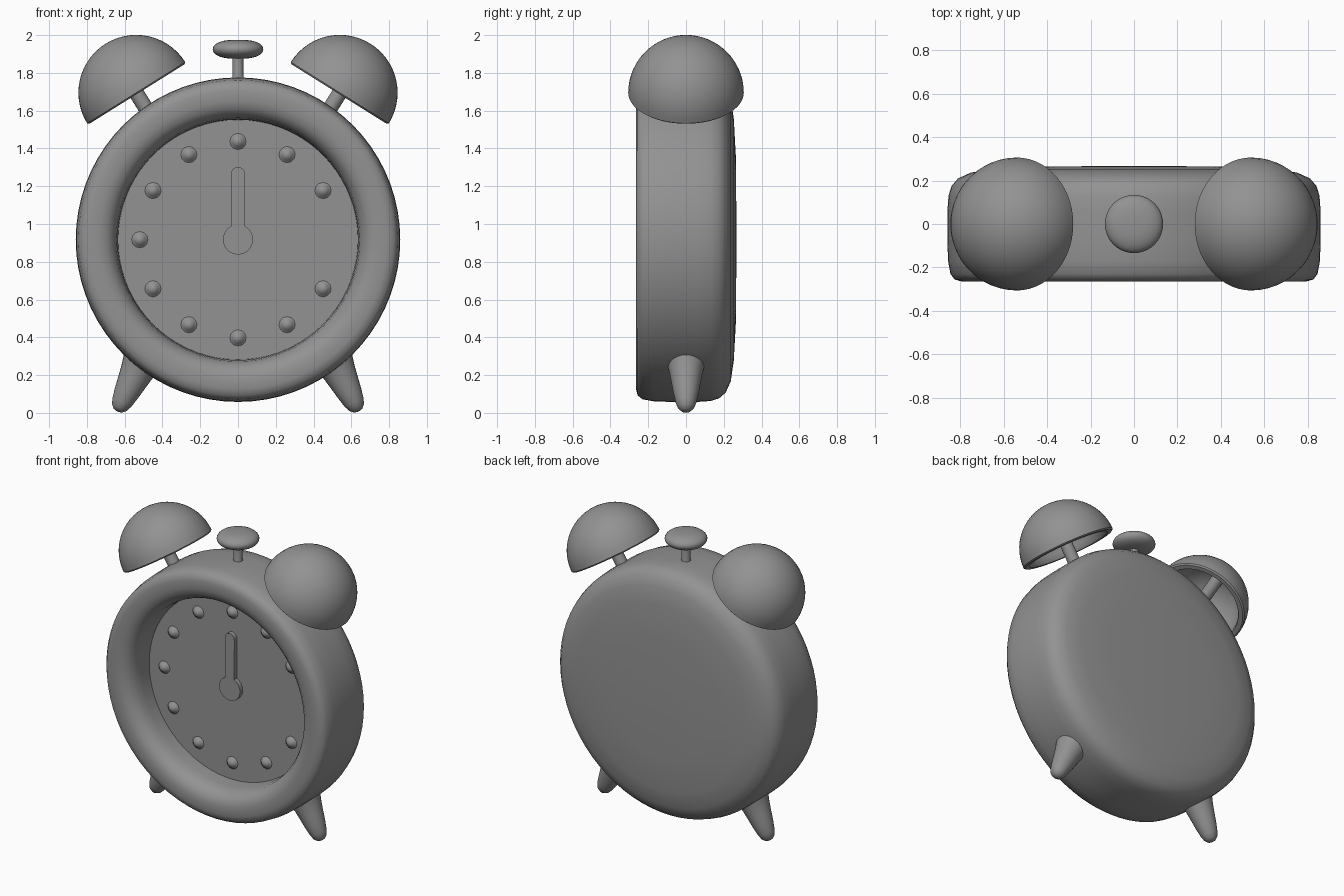
import bpy, bmesh
from math import sin, cos, pi, radians
from mathutils import Vector

if "Cube" in bpy.data.objects:
    bpy.data.objects.remove(bpy.data.objects["Cube"])

CZ = 0.917           # height of the case centre
FACE_Y = -0.062      # depth of the dial surface

# Dark grey used on every part
GREY = bpy.data.materials.new("dark_grey")
GREY.diffuse_color = (0.29, 0.29, 0.29, 1)
GREY.use_nodes = True
GREY.node_tree.nodes["Principled BSDF"].inputs["Base Color"].default_value = GREY.diffuse_color


def finish(name, bm, angle=40):
    bmesh.ops.recalc_face_normals(bm, faces=bm.faces)
    me = bpy.data.meshes.new(name)
    bm.to_mesh(me)
    bm.free()
    me.materials.append(GREY)
    ob = bpy.data.objects.new(name, me)
    bpy.context.collection.objects.link(ob)
    bpy.ops.object.select_all(action='DESELECT')
    ob.select_set(True)
    bpy.context.view_layer.objects.active = ob
    bpy.ops.object.shade_smooth_by_angle(angle=radians(angle))
    return ob


def lathe(name, profile, origin, axis, steps=48, angle=40):
    """Spin (radius, height) points around an axis through origin."""
    rot = Vector((0, 0, 1)).rotation_difference(Vector(axis)).to_matrix()
    bm = bmesh.new()
    rings = []
    for r, h in profile:
        n = 1 if r == 0 else steps
        rings.append([bm.verts.new(Vector(origin) + rot @ Vector(
            (r * cos(2 * pi * i / steps), r * sin(2 * pi * i / steps), h)))
            for i in range(n)])
    for a, b in zip(rings, rings[1:]):
        for i in range(steps):
            j = (i + 1) % steps
            if len(a) == 1:
                bm.faces.new((a[0], b[i], b[j]))
            elif len(b) == 1:
                bm.faces.new((a[i], a[j], b[0]))
            else:
                bm.faces.new((a[i], a[j], b[j], b[i]))
    return finish(name, bm, angle)


def arc(r, a0, a1, n, cx=0.0, cy=0.0):
    return [(cx + r * cos(radians(a0 + (a1 - a0) * i / n)),
             cy + r * sin(radians(a0 + (a1 - a0) * i / n)))
            for i in range(n + 1)]


# Case: recessed dial, rounded front rim, softly domed back
case = [(0, FACE_Y), (0.635, FACE_Y), (0.638, -0.14), (0.645, -0.19),
        (0.665, -0.228), (0.695, -0.254), (0.735, -0.265), (0.79, -0.265),
        (0.825, -0.256), (0.845, -0.23), (0.856, -0.17), (0.859, -0.08),
        (0.859, 0.06), (0.854, 0.13), (0.84, 0.175), (0.81, 0.21),
        (0.75, 0.237), (0.64, 0.253), (0.42, 0.265), (0, 0.267)]
lathe("case", case, (0, 0, CZ), (0, 1, 0), 72)

# Hour markers: low bumps blending into the dial (none at three o'clock)
for k in range(12):
    if k == 3:
        continue
    a = k * pi / 6
    bump = [(0.046, -0.002), (0.036, 0.005), (0.028, 0.015), (0.016, 0.024), (0, 0.028)]
    lathe("hour_marker", bump, (0.52 * sin(a), FACE_Y, CZ + 0.52 * cos(a)),
          (0, -1, 0), 12, 80)

# Clock hand: keyhole outline extruded off the dial
outline = (arc(0.08, 116, 424, 18, 0, CZ + 0.001) +
           arc(0.036, 0, 180, 8, 0, 1.266))
bm = bmesh.new()
f = bm.faces.new([bm.verts.new((x, FACE_Y + 0.005, z)) for x, z in outline])
ext = bmesh.ops.extrude_face_region(bm, geom=[f])
for v in ext["geom"]:
    if isinstance(v, bmesh.types.BMVert):
        v.co.y -= 0.035
finish("clock_hand", bm)

# Top button and its stem
lathe("button_stem", [(0, 1.74), (0.04, 1.74), (0.028, 1.785), (0.028, 1.9), (0, 1.9)],
      (0, 0, 0), (0, 0, 1), 20)
knob = [(0.134 * cos(t) ** 0.7, 0.05 * sin(t))
        for t in (radians(-80 + 10 * i) for i in range(17))]
lathe("button", [(0, -0.05)] + knob + [(0, 0.05)], (0, 0, 1.925), (0, 0, 1), 40, 60)

for s in (-1, 1):
    # Bell: hollow dome tilted outwards
    axis = Vector((s * 0.53, 0, 0.848)).normalized()
    centre = Vector((s * 0.539, 0, 1.695))
    dome = arc(0.306, 90, 0, 14)
    dome[0] = (0, 0.306)
    inner = arc(0.262, 0, 90, 12)
    inner[-1] = (0, 0.262)
    lathe("bell", dome + [(0.297, -0.008), (0.268, -0.008)] + inner, centre, axis, 56)
    # Bell post
    post = [(0, -0.24), (0.04, -0.24), (0.04, 0.27), (0, 0.27)]
    lathe("bell_post", post, centre, axis, 20)
    # Foot: tapered leg with a flared root and rounded tip
    foot = [(0, -0.04), (0.13, -0.04), (0.12, 0.06), (0.1, 0.12), (0.088, 0.17),
            (0.079, 0.22), (0.067, 0.29), (0.055, 0.345), (0.043, 0.376),
            (0.024, 0.395), (0, 0.4)]
    lathe("foot", foot, (s * 0.463, 0, 0.366), (s * 0.44, 0, -0.898), 28)
